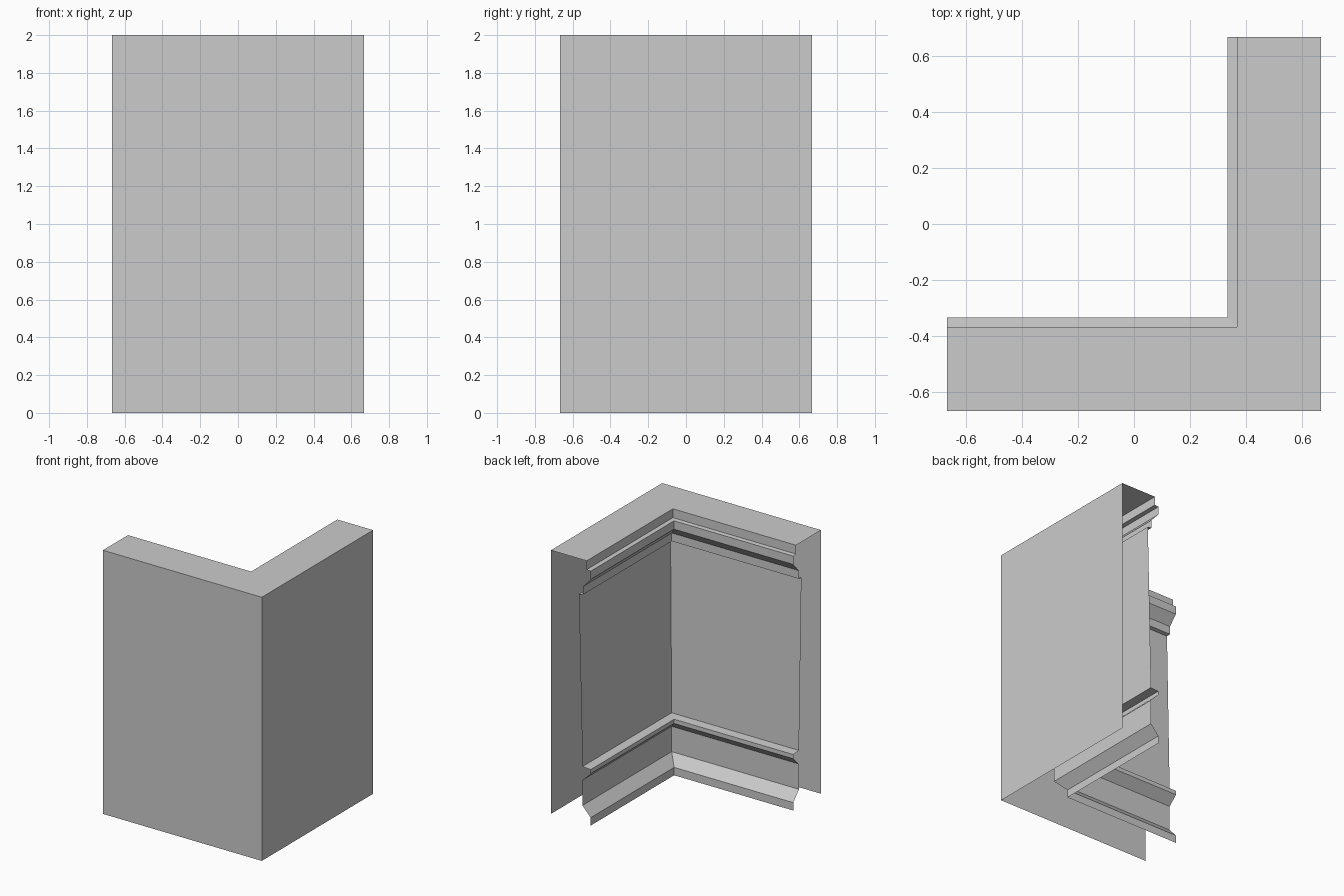
import bpy, bmesh

if "Cube" in bpy.data.objects:
    bpy.data.objects.remove(bpy.data.objects["Cube"])

R = 0.6667  # half extent of the corner piece

# Open cross-section (distance from outer face, height), from outer foot over the top to inner foot
profile = [
    (0, 0), (0, 2), (0.30, 2),                       # outer face and top
    (0.30, 1.933), (0.333, 1.93), (0.333, 1.867),    # cornice
    (0.267, 1.795), (0.267, 1.733), (0.235, 1.73),
    (0.265, 0.43),                                   # leaning panel
    (0.333, 0.425), (0.333, 0.393), (0.265, 0.327),  # chair rail
    (0.265, 0.135), (0.333, 0.06), (0.333, 0),       # base board
]


def stations(d, z):
    """Profile point at the left end, the mitred corner and the back end."""
    return [(-R, -R + d, z), (R - d, -R + d, z), (R - d, R, z)]


# Wall corner: profile swept along an L, ends and underside left open
bm = bmesh.new()
rows = [[bm.verts.new(co) for co in stations(d, z)] for d, z in profile]
for low, high in zip(rows, rows[1:]):
    for i in range(2):
        bm.faces.new((low[i], low[i + 1], high[i + 1], high[i]))
mesh = bpy.data.meshes.new("wall_corner")
bm.to_mesh(mesh)
bm.free()
wall = bpy.data.objects.new("wall_corner", mesh)
bpy.context.collection.objects.link(wall)
